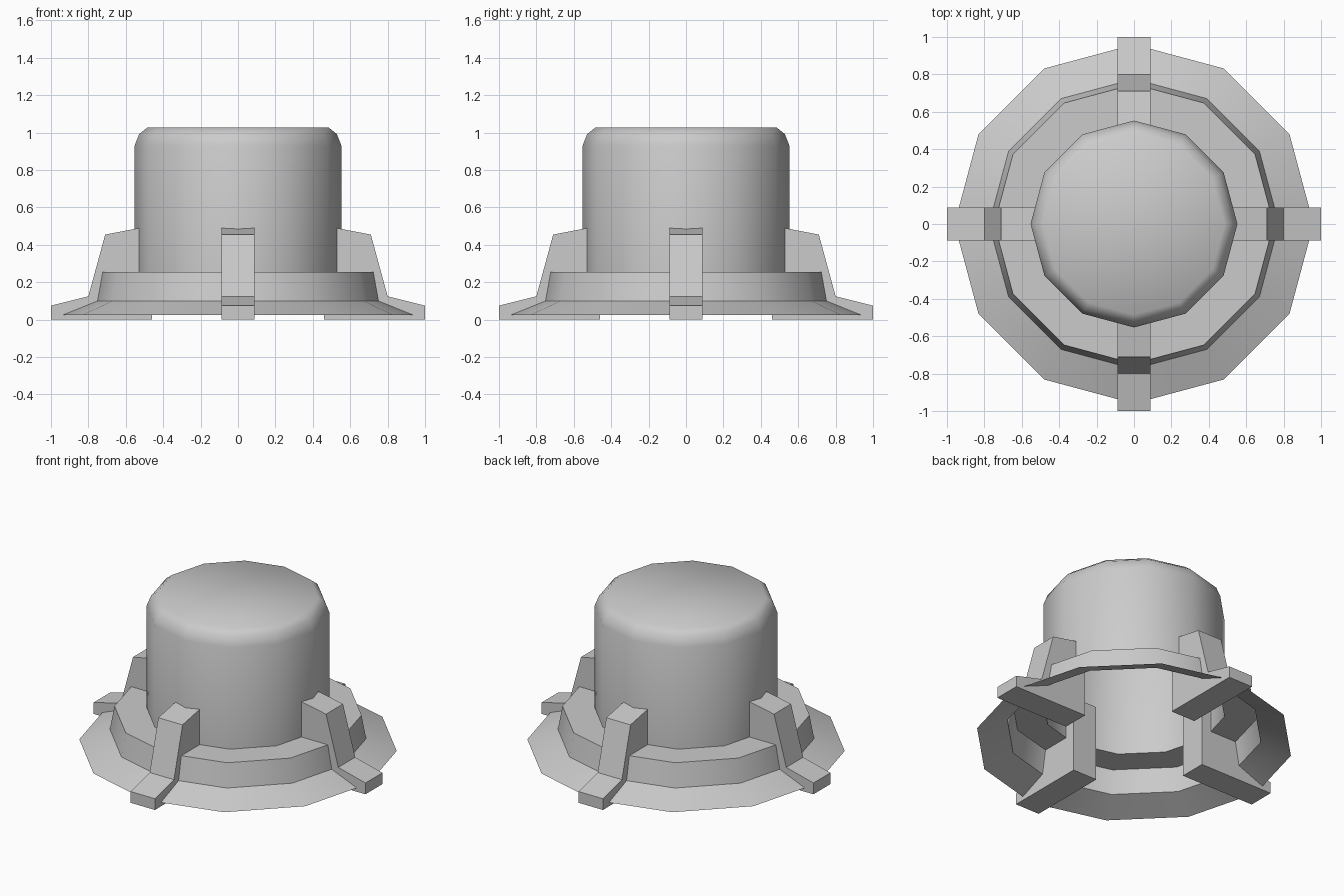
import bpy, bmesh, math

cube = bpy.data.objects.get("Cube")
if cube:
    bpy.data.objects.remove(cube)

GREY = (0.6, 0.6, 0.6, 1)
mat = bpy.data.materials.new("plain grey")
mat.use_nodes = True
mat.diffuse_color = GREY
mat.node_tree.nodes["Principled BSDF"].inputs["Base Color"].default_value = GREY

SIDES = 12


def add_object(name, bm, smooth_angle=None):
    mesh = bpy.data.meshes.new(name)
    bm.to_mesh(mesh)
    bm.free()
    mesh.materials.append(mat)
    obj = bpy.data.objects.new(name, mesh)
    bpy.context.collection.objects.link(obj)
    if smooth_angle:
        bpy.ops.object.select_all(action="DESELECT")
        obj.select_set(True)
        bpy.context.view_layer.objects.active = obj
        bpy.ops.object.shade_smooth_by_angle(angle=math.radians(smooth_angle))
    return obj


def lathe(name, profile, smooth_angle, cap=False):
    """Open shell from (radius, height) points listed bottom to top."""
    bm = bmesh.new()
    rings = []
    for r, z in profile:
        angles = [math.tau * i / SIDES for i in range(SIDES)]
        rings.append([bm.verts.new((r * math.cos(a), r * math.sin(a), z)) for a in angles])
    for low, high in zip(rings, rings[1:]):
        for i in range(SIDES):
            j = (i + 1) % SIDES
            bm.faces.new((low[i], low[j], high[j], high[i]))
    if cap:
        bm.faces.new(rings[-1])
    return add_object(name, bm, smooth_angle)


def rib(name, angle):
    """Solid bracket extruded from its side profile."""
    profile = [(0.46, 0), (1, 0), (1, 0.075), (0.8, 0.125), (0.71, 0.455), (0.46, 0.503)]
    half = 0.089
    bm = bmesh.new()
    face = bm.faces.new([bm.verts.new((x, -half, z)) for x, z in profile])
    out = bmesh.ops.extrude_face_region(bm, geom=[face])
    moved = [v for v in out["geom"] if isinstance(v, bmesh.types.BMVert)]
    bmesh.ops.translate(bm, verts=moved, vec=(0, 2 * half, 0))
    bmesh.ops.recalc_face_normals(bm, faces=bm.faces)
    obj = add_object(name, bm)
    obj.rotation_euler.z = angle


# Hollow rounded drum, open at the bottom
lathe("drum", [(0.553, 0.255), (0.553, 0.93), (0.528, 0.993), (0.485, 1.027)], 80, cap=True)

# Flared brim, collar wall and flat shoulder
lathe("base_skirt", [(0.96, 0.025), (0.775, 0.1), (0.747, 0.255), (0.553, 0.255)], 35)

# Four brackets around the drum
for i, side in enumerate(("left", "back", "right", "front")):
    rib(side + "_bracket", i * math.pi / 2)
